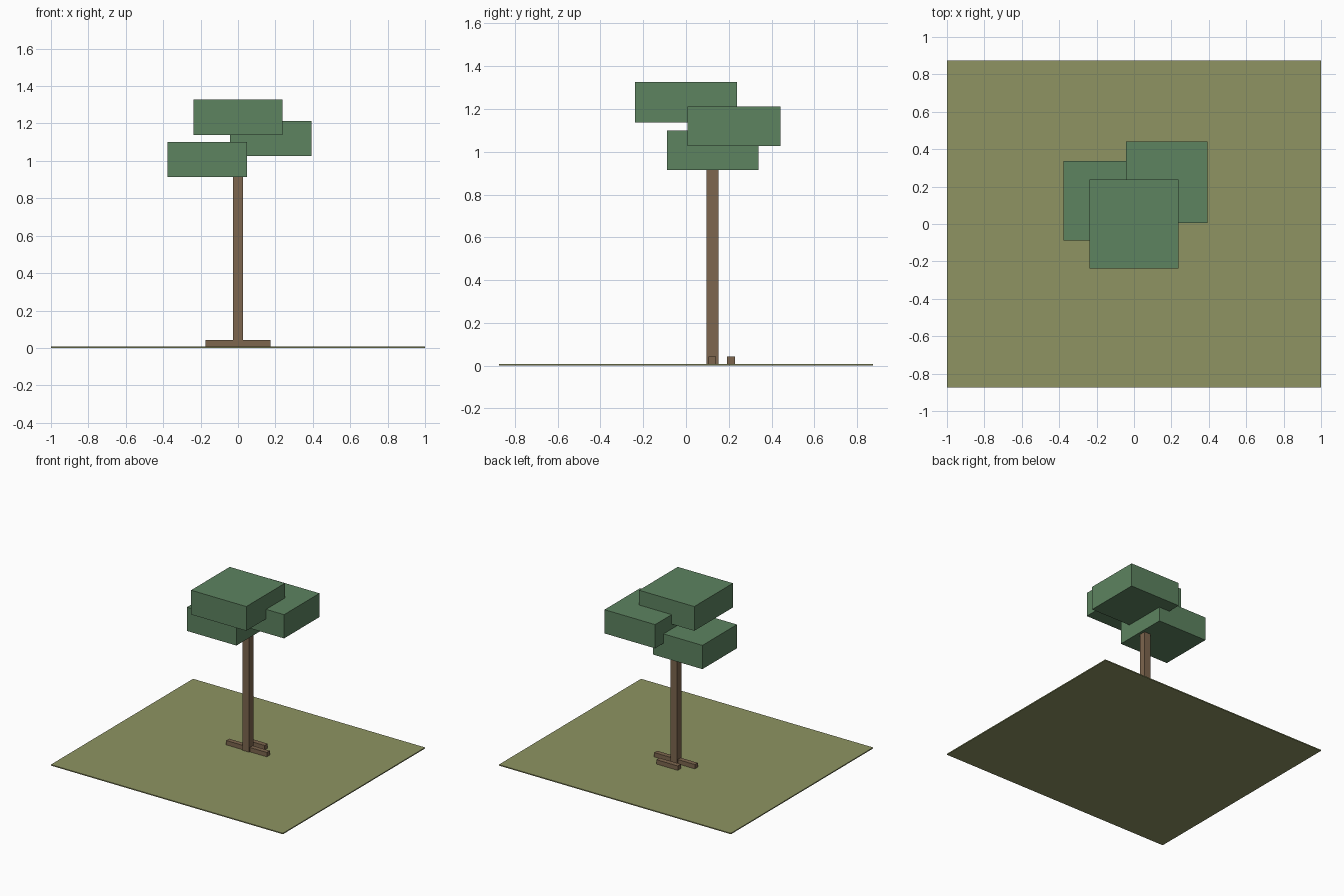
import bpy
import bmesh
from mathutils import Matrix, Vector

if "Cube" in bpy.data.objects:
    bpy.data.objects.remove(bpy.data.objects["Cube"])


def srgb(r, g, b):
    def lin(c):
        c /= 255
        return c / 12.92 if c <= 0.04045 else ((c + 0.055) / 1.055) ** 2.4
    return (lin(r), lin(g), lin(b), 1.0)


def material(name, rgb):
    m = bpy.data.materials.new(name)
    m.diffuse_color = srgb(*rgb)
    m.use_nodes = True
    m.node_tree.nodes["Principled BSDF"].inputs["Base Color"].default_value = m.diffuse_color
    return m


def box(name, x, y, z, mat):
    """Axis-aligned box from (min, max) ranges."""
    lo, hi = Vector((x[0], y[0], z[0])), Vector((x[1], y[1], z[1]))
    bm = bmesh.new()
    bmesh.ops.create_cube(bm, size=1, matrix=Matrix.Translation((lo + hi) / 2)
                          @ Matrix.Diagonal((*(hi - lo), 1)))
    me = bpy.data.meshes.new(name)
    bm.to_mesh(me)
    bm.free()
    me.materials.append(mat)
    ob = bpy.data.objects.new(name, me)
    bpy.context.collection.objects.link(ob)
    return ob


grass = material("dry grass green", (142, 148, 98))
bark = material("bark brown", (125, 102, 78))
leaf = material("leaf green", (93, 131, 96))

# Thin ground slab
box("ground_slab", (-1, 1), (-0.875, 0.875), (0, 0.008), grass)

# Trunk, ending inside the foliage
box("trunk", (-0.028, 0.028), (0.097, 0.151), (0.004, 1.06), bark)

# Roots: a long one through the trunk and a short one behind it
box("long_root", (-0.175, 0.175), (0.105, 0.141), (0.004, 0.042), bark)
box("short_root", (-0.09, 0.095), (0.192, 0.23), (0.004, 0.042), bark)

# Stacked foliage blocks
box("lower_foliage", (-0.378, 0.048), (-0.088, 0.338), (0.915, 1.10), leaf)
box("middle_foliage", (-0.043, 0.393), (0.006, 0.442), (1.027, 1.212), leaf)
box("upper_foliage", (-0.238, 0.238), (-0.238, 0.238), (1.138, 1.327), leaf)
